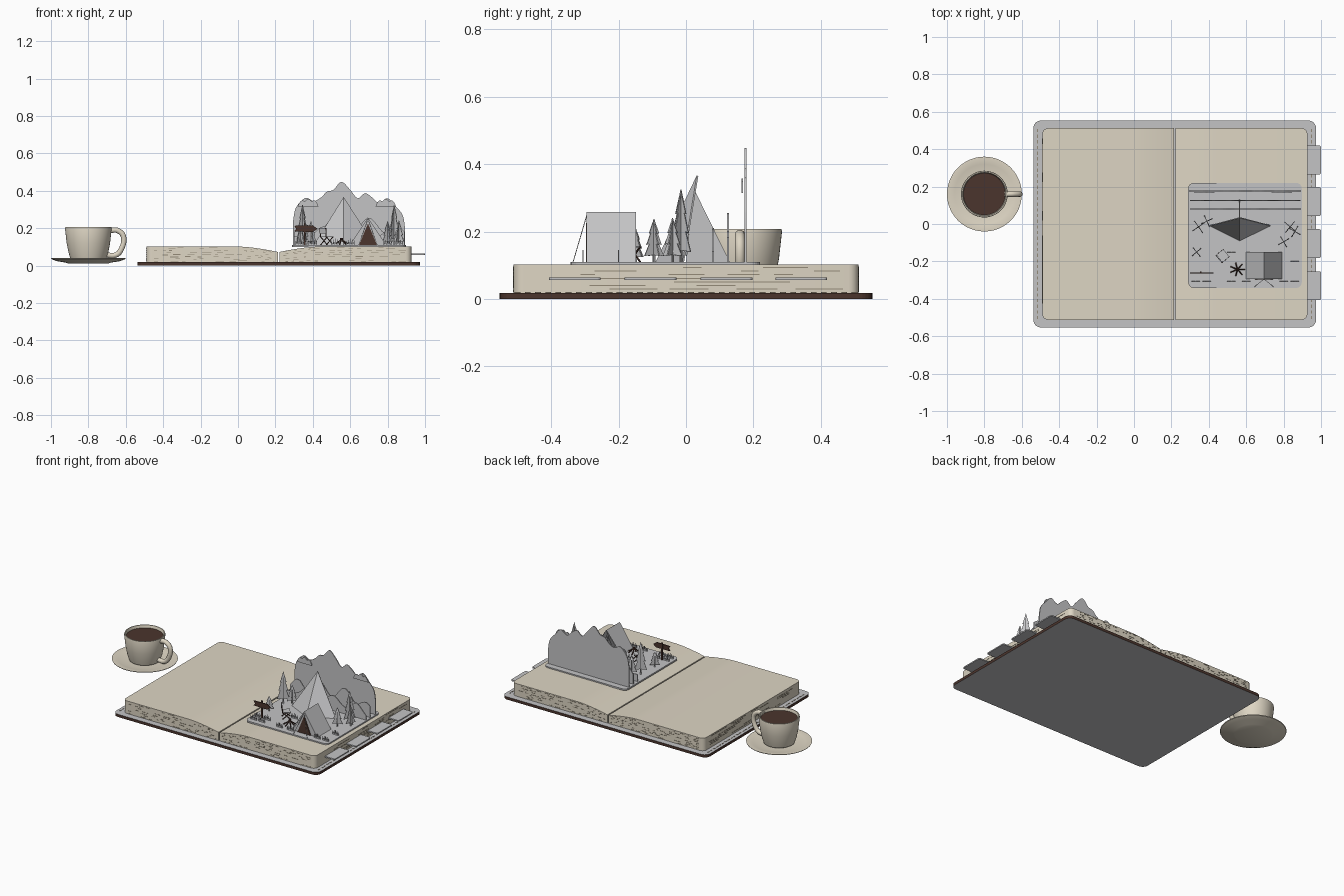
import bpy, bmesh, math, random
from mathutils import Matrix, Vector

random.seed(4)
cube = bpy.data.objects.get("Cube")
if cube:
    bpy.data.objects.remove(cube, do_unlink=True)


def material(name, rgb):
    m = bpy.data.materials.new(name)
    m.use_nodes = True
    m.diffuse_color = (*rgb, 1)
    m.node_tree.nodes["Principled BSDF"].inputs["Base Color"].default_value = (*rgb, 1)
    return m


cream = material("cream", (0.73, 0.67, 0.55))
grey = material("grey", (0.55, 0.55, 0.56))
brown = material("dark brown", (0.07, 0.035, 0.026))
taupe = material("taupe", (0.3, 0.26, 0.19))


def finish(name, bm, *mats, smooth=False):
    bmesh.ops.recalc_face_normals(bm, faces=bm.faces)
    me = bpy.data.meshes.new(name)
    bm.to_mesh(me)
    bm.free()
    ob = bpy.data.objects.new(name, me)
    bpy.context.collection.objects.link(ob)
    for m in mats:
        me.materials.append(m)
    if smooth:
        bpy.ops.object.select_all(action='DESELECT')
        ob.select_set(True)
        bpy.context.view_layer.objects.active = ob
        bpy.ops.object.shade_smooth_by_angle(angle=math.radians(35))
    return ob


def add_prism(bm, pts, plane, at, depth, mtx=Matrix()):
    """Extrude a 2D outline into a plate lying in the given plane."""
    place = {"xy": lambda u, v, w: (u, v, w), "xz": lambda u, v, w: (u, w, v),
             "yz": lambda u, v, w: (w, u, v)}[plane]
    lo, hi = ([bm.verts.new(mtx @ Vector(place(u, v, at + s * depth / 2))) for u, v in pts] for s in (-1, 1))
    bm.faces.new(lo)
    bm.faces.new(hi)
    n = len(pts)
    for i in range(n):
        bm.faces.new((lo[i], lo[(i + 1) % n], hi[(i + 1) % n], hi[i]))


def prism(name, pts, plane, at, depth, mat, smooth=False):
    bm = bmesh.new()
    add_prism(bm, pts, plane, at, depth)
    return finish(name, bm, mat, smooth=smooth)


def add_box(bm, centre, size, rot=Matrix()):
    bmesh.ops.create_cube(bm, size=1, matrix=Matrix.Translation(centre) @ rot @ Matrix.Diagonal((*size, 1)))


def add_rod(bm, a, b, r=0.003):
    a, b = Vector(a), Vector(b)
    turn = (b - a).to_track_quat('Z', 'Y').to_matrix().to_4x4()
    bmesh.ops.create_cone(bm, cap_ends=True, segments=6, radius1=r, radius2=r, depth=(b - a).length,
                          matrix=Matrix.Translation((a + b) / 2) @ turn)


def rounded(x0, x1, y0, y1, r):
    corners = [(x1 - r, y1 - r), (x0 + r, y1 - r), (x0 + r, y0 + r), (x1 - r, y0 + r)]
    return [(cx + r * math.cos(a), cy + r * math.sin(a)) for k, (cx, cy) in enumerate(corners)
            for a in [math.pi / 2 * (k + i / 6) for i in range(7)]]


def spline(p, steps=5):
    """Smooth curve through the points."""
    q = [Vector(v) for v in [p[0], *p, p[-1]]]
    out = []
    for a, b, c, d in zip(q, q[1:], q[2:], q[3:]):
        for i in range(steps):
            t = i / steps
            out.append(0.5 * (2 * b + (c - a) * t + (2 * a - 5 * b + 4 * c - d) * t**2 + (3 * b - a - 3 * c + d) * t**3))
    return [tuple(v) for v in out] + [p[-1]]


def lathe(name, profile, centre, mat):
    bm = bmesh.new()
    vs = [bm.verts.new((r, 0, z)) for r, z in profile]
    es = [bm.edges.new(e) for e in zip(vs, vs[1:])]
    bmesh.ops.spin(bm, geom=vs + es, cent=(0, 0, 0), axis=(0, 0, 1), angle=math.tau, steps=48)
    bmesh.ops.remove_doubles(bm, verts=bm.verts, dist=0.0003)
    bmesh.ops.translate(bm, verts=bm.verts, vec=(*centre, 0))
    return finish(name, bm, mat, smooth=True)


# Book cover: grey faces with a brown rim
SPINE = 0.218
cover = prism("book_cover", rounded(-0.538, 0.973, -0.553, 0.553, 0.04), "xy", 0.009, 0.018, grey)
cover.data.materials.append(brown)
for f in cover.data.polygons:
    f.material_index = int(abs(f.normal.z) < 0.5)

# Cover stitching
bm = bmesh.new()
for x in (-0.517, 0.95):
    for i in range(34):
        add_box(bm, (x, -0.5 + i * 0.0303, 0.0185), (0.005, 0.017, 0.003))
finish("cover_stitching", bm, taupe)


# Page blocks, dipping towards the spine
def page_top(x):
    return 0.102 - 0.03 * max(0, 1 - abs(x - SPINE) / 0.22) ** 1.6


for side, outer in ((-1, -0.49), (1, 0.927)):
    inner = SPINE + side * 0.004
    xs = [inner + side * 0.22 * i / 10 for i in range(11)] + [outer]
    bm = bmesh.new()
    add_prism(bm, [(inner, 0.018)] + [(x, page_top(x)) for x in xs] + [(outer, 0.018)], "xz", 0, 1.024)
    ends = [e for e in bm.edges if all(abs(v.co.x - outer) < 1e-4 for v in e.verts)
            and abs(e.verts[0].co.y - e.verts[1].co.y) < 1e-4]
    bmesh.ops.bevel(bm, geom=ends, offset=0.03, segments=5, affect='EDGES', profile=0.5)
    finish("pages_left" if side > 0 else "pages_right", bm, cream, smooth=True)

# Paper lines on the page edges
bm = bmesh.new()
for y in (-0.512, 0.512):
    for row in range(7):
        x = -0.45
        while x < 0.87:
            w = random.uniform(0.015, 0.05) * (0.5 if abs(x - SPINE) < 0.18 else 1)
            cx = x + w / 2
            t = (row + 0.6 + random.uniform(-0.2, 0.2)) / 7.4
            slope = math.atan((page_top(cx + 0.01) - page_top(cx - 0.01)) / 0.02 * t)
            if random.random() < 0.7 and abs(cx - SPINE) > w:
                add_box(bm, (cx, y, 0.018 + t * (page_top(cx) - 0.018)), (w, 0.003, 0.003),
                        Matrix.Rotation(-slope, 4, 'Y'))
            x += w + random.uniform(0.01, 0.04)
for x in (-0.49, 0.927):
    for i in range(26):
        w = random.uniform(0.04, 0.16)
        add_box(bm, (x, random.uniform(-0.47 + w / 2, 0.47 - w / 2), 0.03 + 0.0105 * (i % 7)), (0.003, w, 0.003))
finish("page_edge_lines", bm, taupe)

# Index tabs
for i, y in enumerate((0.342, 0.12, -0.105, -0.33)):
    prism(f"index_tab_{i + 1}", rounded(0.9, 1.0, y - 0.077, y + 0.077, 0.01), "xy", 0.06, 0.008, grey)

# Saucer, mug, coffee and handle
CUP = (-0.8, 0.16)
lathe("saucer", [(0, 0.012), (0.11, 0.012), (0.12, 0.016), (0.17, 0.024), (0.198, 0.035), (0.2, 0.039),
                 (0.194, 0.04), (0.16, 0.033), (0.11, 0.026), (0, 0.025)], CUP, cream)
lathe("mug", [(0, 0.026), (0.08, 0.026), (0.095, 0.035), (0.106, 0.07), (0.116, 0.12), (0.125, 0.2), (0.123, 0.207),
              (0.117, 0.207), (0.114, 0.2), (0.105, 0.12), (0.09, 0.05), (0, 0.045)], CUP, cream)
lathe("coffee", [(0, 0.19), (0.112, 0.19), (0.112, 0.186), (0, 0.186)], CUP, brown)
handle = bpy.data.curves.new("mug_handle", 'CURVE')
handle.dimensions = '3D'
handle.bevel_depth = 0.015
handle.bevel_resolution = 3
path = spline([(-0.69, 0.185), (-0.65, 0.19), (-0.616, 0.165), (-0.612, 0.12), (-0.635, 0.07), (-0.665, 0.054),
               (-0.7, 0.057)])
line = handle.splines.new('POLY')
line.points.add(len(path) - 1)
for pt, (x, z) in zip(line.points, path):
    pt.co = (x, CUP[1], z, 1)
line.use_smooth = True
handle.materials.append(cream)
bpy.context.collection.objects.link(bpy.data.objects.new("mug_handle", handle))

# Pop-up base and layered hills
G = 0.11
prism("popup_base", rounded(0.29, 0.897, -0.342, 0.22, 0.03), "xy", 0.105, 0.01, grey)
ridge = spline([(0.295, 0.24), (0.31, 0.31), (0.36, 0.362), (0.405, 0.345), (0.445, 0.365), (0.475, 0.395),
                (0.51, 0.405), (0.553, 0.448), (0.6, 0.405), (0.64, 0.36), (0.68, 0.387), (0.72, 0.362),
                (0.755, 0.335), (0.8, 0.36), (0.84, 0.32), (0.88, 0.27), (0.893, 0.2)])
prism("back_mountains", [(0.295, G)] + ridge + [(0.893, G)], "xz", 0.177, 0.006, grey)
for name, y, h, phase in (("middle_hills", 0.125, 0.145, 0.6), ("near_hills", 0.08, 0.1, 2.4)):
    hill = [(0.3 + 0.59 * i / 40, G + h * (0.72 + 0.28 * math.sin(i * 0.5 + phase))
             * min(1, 0.5 + min(i, 40 - i) / 10)) for i in range(41)]
    prism(name, [(0.3, G)] + hill + [(0.89, G)], "xz", y, 0.006, grey)

# Clouds standing just before the mountains
for i, (x, z) in enumerate(((0.375, 0.315), (0.79, 0.315))):
    top = [(x - 0.055 + 0.11 * k / 24, z + 0.03 * math.sin(math.pi * k / 24) ** 0.6
            + 0.012 * abs(math.sin(math.pi * k / 8))) for k in range(25)]
    prism(f"cloud_{i + 1}", top, "xz", 0.167, 0.005, grey)

# Folded centre mountain with its rear brace
peak, foot = (0.565, 0.032, 0.367), (0.565, -0.09, G)
bm = bmesh.new()
for side in ((0.405, -0.01, G), (0.73, -0.01, G)):
    tri = [bm.verts.new(p) for p in (peak, foot, side)]
    bm.faces.new(tri)
bmesh.ops.remove_doubles(bm, verts=bm.verts, dist=0.0001)
peak_ob = finish("folded_mountain", bm, grey)
peak_ob.modifiers.new("paper", 'SOLIDIFY').thickness = 0.005
prism("mountain_brace", [(0.022, 0.33), (0.13, G), (0.0, G)], "yz", 0.565, 0.005, grey)

# Tent: two roof sheets, front panel, dark doorway, guy ropes
TX, TH = 0.695, 0.258
prism("tent_roof", [(TX - 0.097, G), (TX, TH), (TX + 0.097, G), (TX + 0.09, G), (TX, TH - 0.012), (TX - 0.09, G)],
      "xz", -0.222, 0.146, grey)
for name, y in (("tent_front", -0.289), ("tent_back", -0.155)):
    prism(name, [(TX - 0.09, G), (TX, TH - 0.012), (TX + 0.09, G)], "xz", y, 0.004, grey)
prism("tent_doorway", [(TX - 0.048, G), (TX, 0.225), (TX + 0.048, G)], "xz", -0.294, 0.006, brown)
bm = bmesh.new()
for s in (-1, 1):
    add_rod(bm, (TX, -0.294, TH - 0.008), (TX + s * 0.05, -0.335, G), 0.0012)
finish("tent_ropes", bm, grey)

# Trees made from two crossed plates
for i, (x, y, h, turn) in enumerate(((0.345, -0.015, 0.215, 35), (0.835, -0.015, 0.215, 50), (0.8, -0.095, 0.127, 30),
                                     (0.335, -0.15, 0.1, 40), (0.86, -0.04, 0.13, 60), (0.39, 0.015, 0.125, 25))):
    w = 0.025 + 0.06 * h
    half = [(0.004, 0), (0.004, 0.16), (w, 0.14), (w * 0.5, 0.42), (w * 0.78, 0.4), (w * 0.35, 0.68),
            (w * 0.52, 0.66), (0, 1)]
    outline = [(u, v * h) for u, v in half] + [(-u, v * h) for u, v in half[-2::-1]]
    bm = bmesh.new()
    for a in (turn, turn + 90):
        add_prism(bm, outline, "xz", 0, 0.004, Matrix.Translation((x, y, G)) @ Matrix.Rotation(math.radians(a), 4, 'Z'))
    finish(f"tree_{i + 1}", bm, grey)

# Arrow signpost
prism("sign_arrow", [(0.3, 0.182), (0.4, 0.18), (0.425, 0.197), (0.4, 0.215), (0.3, 0.213), (0.311, 0.197)],
      "xz", -0.262, 0.006, brown)
prism("sign_post", [(0.352, G), (0.362, G), (0.362, 0.225), (0.352, 0.225)], "xz", -0.256, 0.006, brown)

# Folding chair with crossed legs
chair = Matrix.Translation((0.475, -0.17, G)) @ Matrix.Rotation(math.radians(40), 4, 'Z')
bm = bmesh.new()
for y in (-0.024, 0.024):
    for s in (-1, 1):
        add_rod(bm, chair @ Vector((-0.024 * s, y, 0)), chair @ Vector((0.024 * s, y, 0.045)))
    add_rod(bm, chair @ Vector((-0.024, y, 0.04)), chair @ Vector((-0.028, y, 0.092)))
finish("chair_frame", bm, brown)
bm = bmesh.new()
add_prism(bm, [(-0.024, -0.026), (0.024, -0.026), (0.024, 0.026), (-0.024, 0.026)], "xy", 0.045, 0.004, chair)
add_prism(bm, [(-0.026, 0.062), (0.026, 0.062), (0.026, 0.09), (-0.026, 0.09)], "yz", -0.027, 0.004, chair)
finish("chair_canvas", bm, grey)

# Campfire logs
bm = bmesh.new()
for k in range(7):
    a = math.tau * k / 7
    add_rod(bm, (0.553 + 0.04 * math.cos(a), -0.243 + 0.035 * math.sin(a), G + 0.002),
            (0.553 - 0.008 * math.cos(a), -0.243 - 0.008 * math.sin(a), G + 0.035), 0.0035)
finish("campfire", bm, brown)

# Grass tufts
bm = bmesh.new()
for x, y in ((0.33, -0.262), (0.4, -0.262), (0.33, -0.305), (0.39, -0.305), (0.52, -0.305), (0.6, -0.305),
             (0.8, -0.305), (0.86, -0.305), (0.86, -0.2), (0.52, -0.15)):
    for k in range(5):
        u = x + (k - 2) * 0.009
        add_prism(bm, [(u - 0.005, G), (u + 0.005, G), (u + (k - 2) * 0.002, G + 0.035 - 0.005 * abs(k - 2))],
                  "xz", y, 0.003)
finish("grass_tufts", bm, grey)
